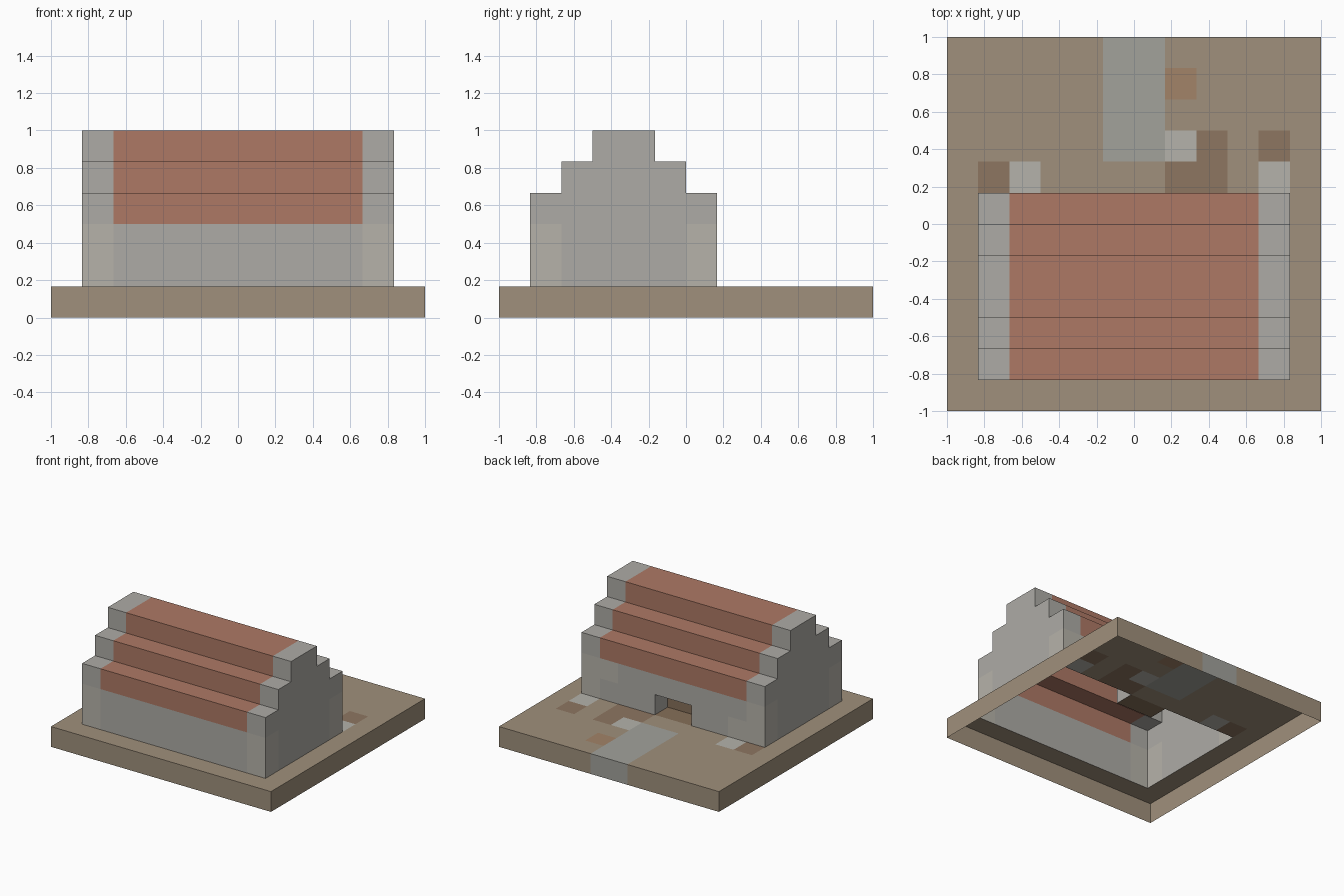
import bpy, bmesh

if "Cube" in bpy.data.objects:
    bpy.data.objects.remove(bpy.data.objects["Cube"])

U = 1 / 6          # edge length of one block
COLORS = {
    "ground":       (0.35, 0.28, 0.20, 1),
    "path":         (0.36, 0.36, 0.33, 1),
    "dirt_patches": (0.27, 0.18, 0.12, 1),
    "clay_patch":   (0.36, 0.23, 0.14, 1),
    "pale_stones":  (0.46, 0.45, 0.41, 1),
    "walls":        (0.42, 0.41, 0.38, 1),
    "corner_posts": (0.47, 0.45, 0.40, 1),
    "roof":         (0.42, 0.19, 0.13, 1),
    "door":         (0.24, 0.16, 0.10, 1),
}
blocks = {}


def fill(part, x, y, z):
    """Fill a range of blocks with a part; None carves them away."""
    for i in range(*x):
        for j in range(*y):
            for k in range(*z):
                if part:
                    blocks[i, j, k] = part
                else:
                    blocks.pop((i, j, k), None)


# Ground slab with path and flush patches
fill("ground", (0, 12), (0, 12), (0, 1))
fill("path", (5, 7), (8, 12), (0, 1))
for x0, x1, y in [(1, 2, 7), (7, 9, 7), (8, 9, 8), (10, 11, 8)]:
    fill("dirt_patches", (x0, x1), (y, y + 1), (0, 1))
for x, y in [(2, 7), (7, 8), (10, 7)]:
    fill("pale_stones", (x, x + 1), (y, y + 1), (0, 1))
fill("clay_patch", (7, 8), (10, 11), (0, 1))

# House walls with paler corner posts
fill("walls", (1, 11), (1, 7), (1, 3))
for x in (1, 10):
    for y in (1, 6):
        fill("corner_posts", (x, x + 1), (y, y + 1), (1, 3))
fill("corner_posts", (9, 10), (6, 7), (2, 3))
fill("corner_posts", (2, 3), (6, 7), (1, 2))

# Stepped roof between two stone gables
for step in range(3):
    y, z = (1 + step, 7 - step), (3 + step, 4 + step)
    fill("walls", (1, 11), y, z)
    fill("roof", (2, 10), y, z)

# Recessed doorway in the back wall
fill("door", (4, 8), (5, 6), (1, 2))
fill("door", (5, 7), (6, 7), (0, 1))
fill(None, (5, 7), (6, 7), (1, 2))


def block_face(axis, side):
    """Corners of one unit block face, wound to face outward."""
    a, b = (axis + 1) % 3, (axis + 2) % 3
    pts = []
    for u, v in ((0, 0), (1, 0), (1, 1), (0, 1)):
        p = [0, 0, 0]
        p[axis], p[a], p[b] = side, u, v
        pts.append(p)
    return pts if side else pts[::-1]


# Skin each part: exposed faces only, open underneath
for part, color in COLORS.items():
    bm = bmesh.new()
    for pos, owner in blocks.items():
        if owner != part:
            continue
        for axis in range(3):
            for side in (0, 1):
                near = list(pos)
                near[axis] += 2 * side - 1
                if tuple(near) in blocks or near[2] < 0:
                    continue
                bm.faces.new([bm.verts.new(((pos[0] + p[0]) * U - 1,
                                            (pos[1] + p[1]) * U - 1,
                                            (pos[2] + p[2]) * U))
                              for p in block_face(axis, side)])
    bmesh.ops.remove_doubles(bm, verts=bm.verts, dist=0.001)
    mesh = bpy.data.meshes.new(part)
    bm.to_mesh(mesh)
    bm.free()
    mat = bpy.data.materials.new(part)
    mat.diffuse_color = color
    mat.use_nodes = True
    mat.node_tree.nodes["Principled BSDF"].inputs["Base Color"].default_value = mat.diffuse_color
    mesh.materials.append(mat)
    bpy.context.collection.objects.link(bpy.data.objects.new(part, mesh))
